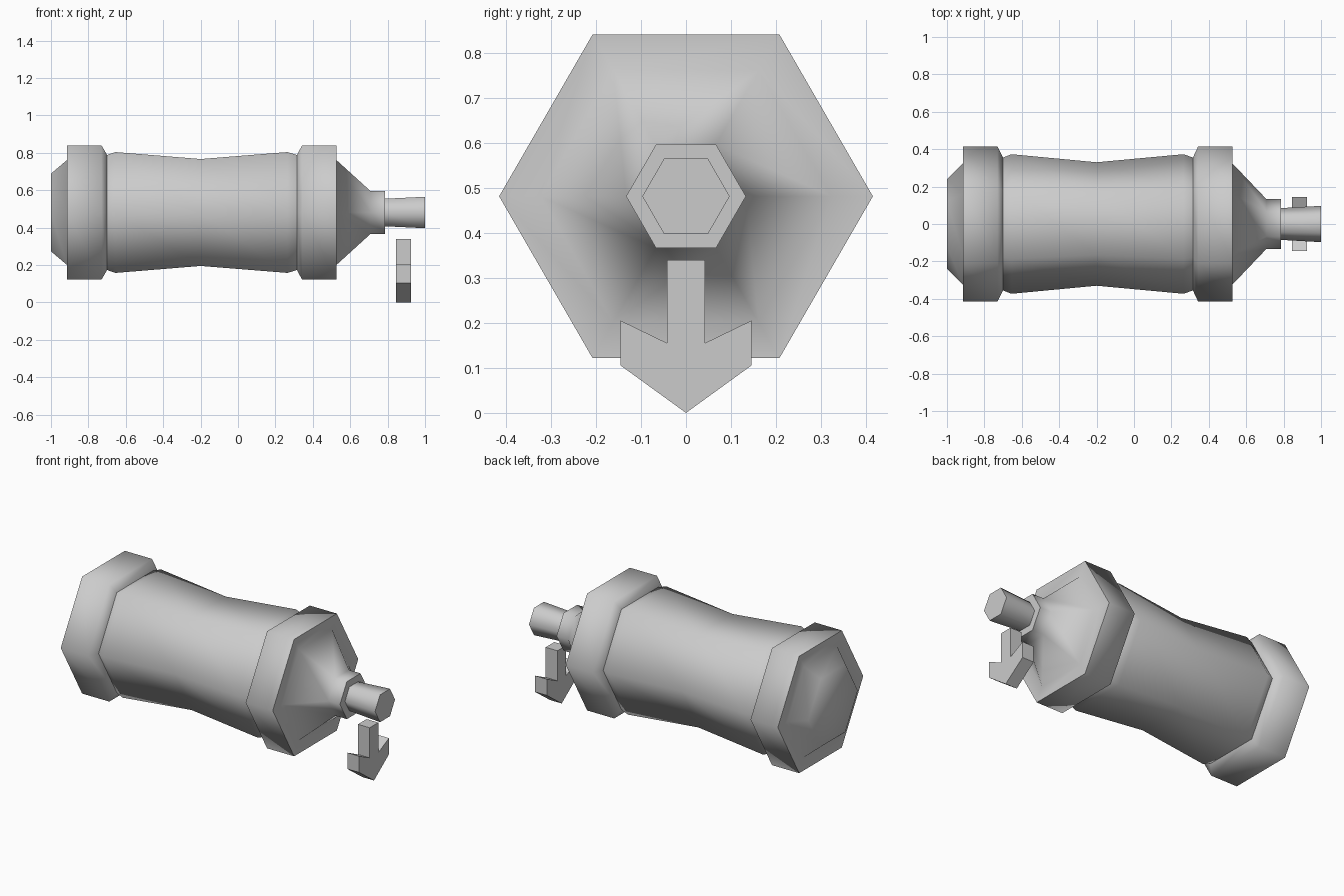
import bpy, bmesh
from math import cos, sin, pi, radians

if "Cube" in bpy.data.objects:
    bpy.data.objects.remove(bpy.data.objects["Cube"])

AXIS_Z = 0.481


def finish(bm, name):
    bmesh.ops.recalc_face_normals(bm, faces=bm.faces)
    mesh = bpy.data.meshes.new(name)
    bm.to_mesh(mesh)
    bm.free()
    obj = bpy.data.objects.new(name, mesh)
    bpy.context.collection.objects.link(obj)
    return obj


def hex_lathe(name, profile, sides=6):
    """Six-sided turned solid along x from (x, corner radius) pairs."""
    bm = bmesh.new()
    rings = [[bm.verts.new((x, r * cos(2 * pi * i / sides),
                            AXIS_Z + r * sin(2 * pi * i / sides)))
              for i in range(sides)] for x, r in profile]
    for a, b in zip(rings, rings[1:]):
        for i in range(sides):
            j = (i + 1) % sides
            bm.faces.new((a[i], a[j], b[j], b[i]))
    bm.faces.new(rings[0])
    bm.faces.new(rings[-1])
    obj = finish(bm, name)
    bpy.ops.object.select_all(action='DESELECT')
    obj.select_set(True)
    bpy.context.view_layer.objects.active = obj
    bpy.ops.object.shade_smooth_by_angle(angle=radians(66))
    return obj


# Waisted body with end collars, tapered shoulder, neck ring and flared nozzle
hex_lathe("bottle_body", [
    (-1.0, 0.24), (-0.915, 0.323),
    (-0.915, 0.415), (-0.73, 0.415), (-0.70, 0.355),
    (-0.655, 0.373), (-0.20, 0.33), (0.265, 0.373),
    (0.315, 0.355), (0.343, 0.415), (0.527, 0.415),
    (0.527, 0.323), (0.708, 0.133), (0.787, 0.133),
    (0.787, 0.085), (1.0, 0.097),
])

# Flat downward arrow below the nozzle
half = [(0.042, 0.34), (0.042, 0.155), (0.145, 0.205), (0.145, 0.105)]
outline = half + [(0, 0)] + [(-y, z) for y, z in reversed(half)]
bm = bmesh.new()
face = bm.faces.new([bm.verts.new((0.845, y, z)) for y, z in outline])
ext = bmesh.ops.extrude_face_region(bm, geom=[face], use_keep_orig=True)
bmesh.ops.translate(bm, vec=(0.08, 0, 0),
                    verts=[g for g in ext["geom"] if isinstance(g, bmesh.types.BMVert)])
finish(bm, "down_arrow")
